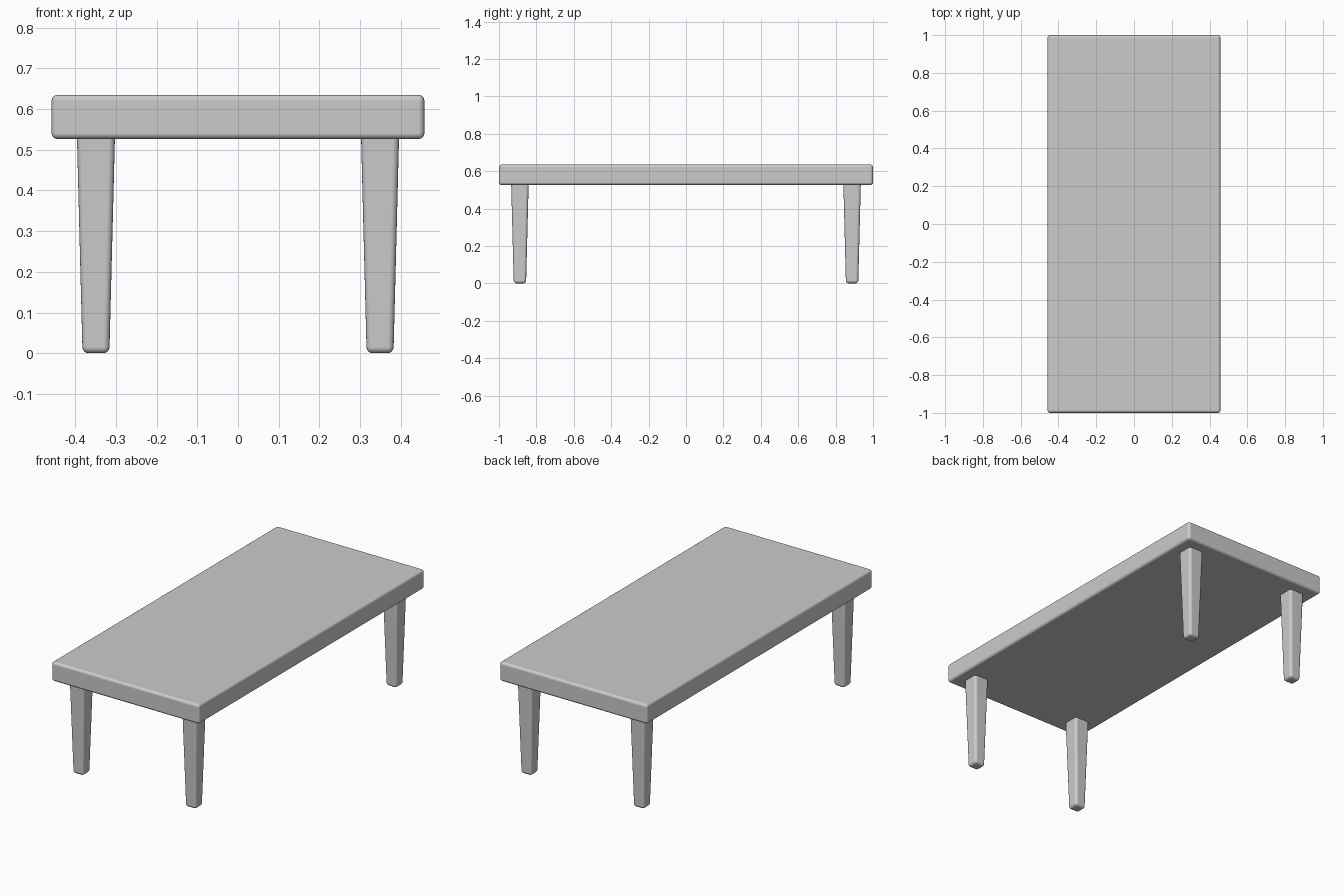
import bpy
import bmesh

if "Cube" in bpy.data.objects:
    bpy.data.objects.remove(bpy.data.objects["Cube"])


def tapered_box(name, centre, bottom, top, z0, z1, radius):
    """Rounded box whose half sizes go from bottom (x, y) to top (x, y)."""
    bm = bmesh.new()
    bmesh.ops.create_cube(bm, size=2)
    for v in bm.verts:
        half, z = (top, z1) if v.co.z > 0 else (bottom, z0)
        v.co = (centre[0] + v.co.x * half[0], centre[1] + v.co.y * half[1], z)
    mesh = bpy.data.meshes.new(name)
    bm.to_mesh(mesh)
    bm.free()
    obj = bpy.data.objects.new(name, mesh)
    bpy.context.collection.objects.link(obj)

    bevel = obj.modifiers.new("rounded_edges", 'BEVEL')
    bevel.width = radius
    bevel.segments = 4
    bevel.limit_method = 'ANGLE'
    bevel.harden_normals = True

    bpy.ops.object.select_all(action='DESELECT')
    obj.select_set(True)
    bpy.context.view_layer.objects.active = obj
    bpy.ops.object.shade_smooth()
    return obj


# Table top
tapered_box("table_top", (0, 0), (0.458, 1.0), (0.458, 1.0), 0.526, 0.635, 0.015)

# Four tapered legs, tops set just inside the table top
for side, sx in (("left", -1), ("right", 1)):
    for end, sy in (("front", -1), ("back", 1)):
        tapered_box(f"{end}_{side}_leg", (sx * 0.349, sy * 0.888),
                    (0.033, 0.033), (0.047, 0.047), 0.0, 0.545, 0.015)
